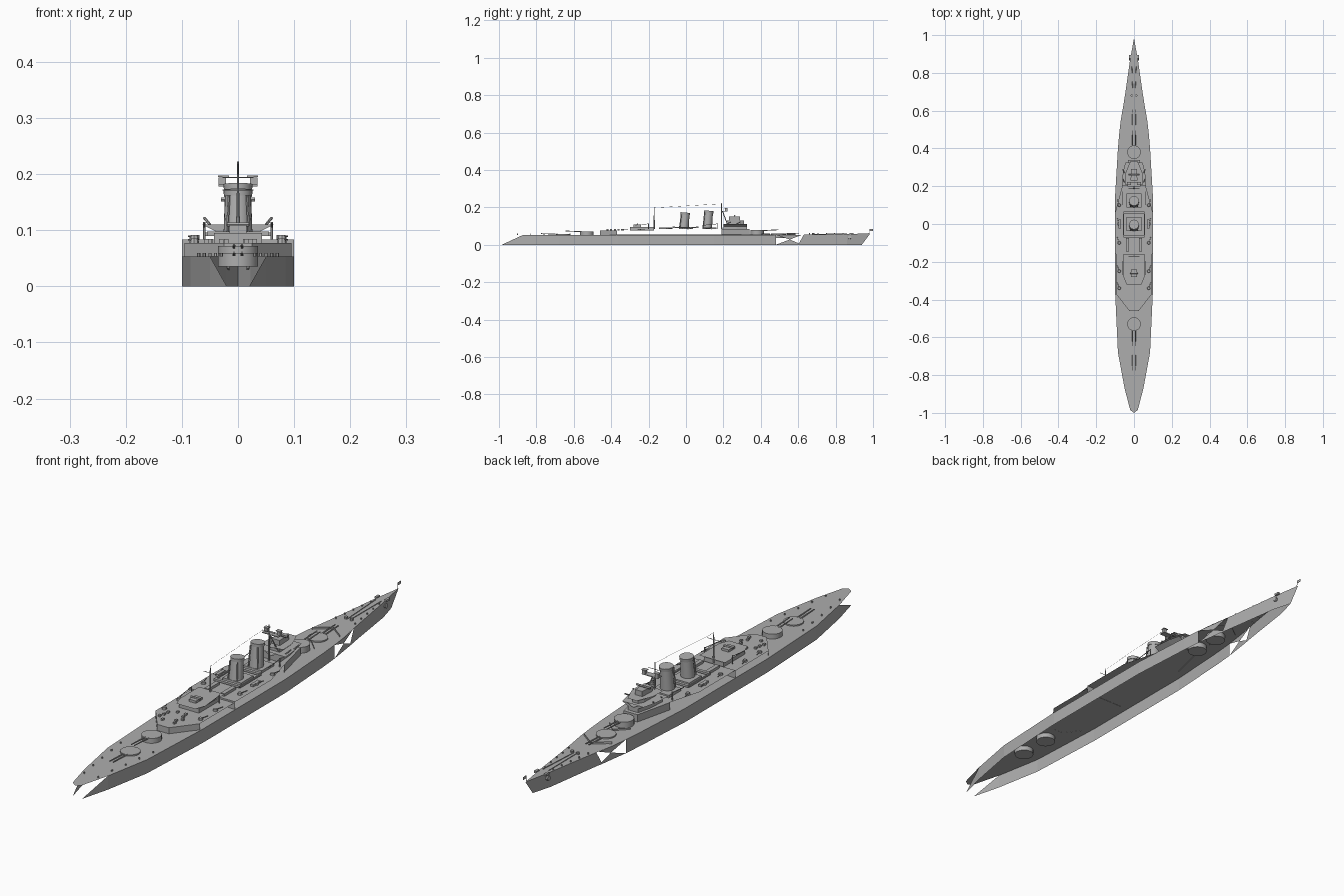
import bpy, math, random
from mathutils import Vector

old = bpy.data.objects.get("Cube")
if old:
    bpy.data.objects.remove(old)

grey = bpy.data.materials.new("naval_grey")
grey.use_nodes = True
tone = (0.42, 0.42, 0.42, 1)
grey.diffuse_color = tone
grey.node_tree.nodes["Principled BSDF"].inputs["Base Color"].default_value = tone

DECK, UPPER = 0.053, 0.083


def mesh(name, verts, faces):
    me = bpy.data.meshes.new(name)
    me.from_pydata(verts, [], faces)
    me.materials.append(grey)
    ob = bpy.data.objects.new(name, me)
    bpy.context.collection.objects.link(ob)
    return ob


def plate(name, outline, z):
    """Flat sheet from a half outline (x, y), mirrored across x."""
    pts = outline + [(-x, y) for x, y in reversed(outline) if x > 0]
    height = z if callable(z) else (lambda y: z)
    vs = [(x, y, height(y)) for x, y in pts]
    ob = mesh(name, vs, [range(len(vs))])
    if sum(a[0] * b[1] - b[0] * a[1] for a, b in zip(pts, pts[1:] + pts[:1])) < 0:
        ob.data.flip_normals()
    return ob


def strip(name, path, z0, z1, lean=0):
    """Upright wall along a path, mirrored to both sides."""
    vs, fs = [], []
    for s in (1, -1):
        base = len(vs)
        for x, y in path:
            vs += [(s * x, y, z0), (s * (x + lean), y, z1)]
        for i in range(len(path) - 1):
            a = base + 2 * i
            f = (a, a + 2, a + 3, a + 1)
            fs.append(f if s > 0 else f[::-1])
    return mesh(name, vs, fs)


def box(name, x, y, z, sx, sy, sz):
    """Box with its base centre at x, y, z."""
    vs = [(x + i * sx / 2, y + j * sy / 2, z + k * sz)
          for k in (0, 1) for j in (-1, 1) for i in (-1, 1)]
    return mesh(name, vs, [(0, 2, 3, 1), (4, 5, 7, 6), (0, 1, 5, 4),
                           (2, 6, 7, 3), (0, 4, 6, 2), (1, 3, 7, 5)])


def rod(name, a, b, r0, r1=None, sides=6):
    """Straight tapered cylinder between two points."""
    a, b = Vector(a), Vector(b)
    r1 = r0 if r1 is None else r1
    q = (b - a).to_track_quat("Z", "Y")
    vs = []
    for p, r in ((a, r0), (b, r1)):
        for i in range(sides):
            t = math.tau * i / sides
            vs.append(p + q @ Vector((r * math.cos(t), r * math.sin(t), 0)))
    fs = [(i, (i + 1) % sides, sides + (i + 1) % sides, sides + i) for i in range(sides)]
    return mesh(name, vs, fs + [range(sides)[::-1], range(sides, 2 * sides)])


def prism(name, outline, z0, z1, lean=0):
    """Block from a half outline with an optional flare."""
    strip(name + "_side", outline, z0, z1, lean)
    plate(name + "_roof", [(x + (lean if x else 0), y) for x, y in outline], z1)
    plate(name + "_floor", outline, z0).data.flip_normals()


# Hull: deck sheet, open underneath, with side walls
stern = [(0.02, -0.985), (0.05, -0.87), (0.085, -0.68), (0.1, -0.36),
         (0.1, 0.15), (0.085, 0.4), (0.078, 0.48)]
bow = [(0.056, 0.63), (0.045, 0.7), (0.022, 0.86), (0, 0.985)]
rise = lambda y: DECK + max(0, y - 0.55) * 0.016
plate("main_deck", [(0, -1)] + stern + [(0.07, 0.55)] + bow, rise)


def hull_wall(name, top, bottom):
    n = len(top)
    for s, side in ((1, "left"), (-1, "right")):
        vs = [(s * x, y, 0) for x, y in bottom] + [(s * x, y, rise(y)) for x, y in top]
        fs = [(i, i + 1, n + i + 1, n + i) for i in range(n - 1)]
        mesh(name + "_" + side, vs, fs if s > 0 else [f[::-1] for f in fs])


hull_wall("aft_hull", [(0.05, -0.87)] + stern[1:], stern)
hull_wall("bow_hull", bow, [(0.06, 0.6)] + bow[1:3] + [(0, 0.94)])
for s in (1, -1):
    mid = (s * 0.066, 0.555, 0.028)
    for n, z in (("upper", DECK), ("lower", 0)):
        mesh("hull_join_" + n, [(s * 0.078, 0.48, z), (s * 0.058, 0.62, z), mid], [(0, 1, 2)])
    rod("anchor", (s * 0.014, 0.875, 0.038), (s * 0.025, 0.875, 0.04), 0.009, sides=8)
    box("anchor_arm", s * 0.021, 0.885, 0.055, 0.01, 0.02, 0.008)

# Main turrets on barbettes that pass through the deck
for y, top, d in ((0.49, 0.06, 1), (0.38, 0.078, 1), (-0.53, 0.072, -1), (-0.66, 0.058, -1)):
    drum = rod("turret", (0, y, 0.035), (0, y, top), 0.036, sides=20)
    for s in (1, -1):
        rod("main_gun", (s * 0.007, y + d * 0.03, top - 0.002),
            (s * 0.007, y + d * 0.115, top + 0.002), 0.003, 0.002)
strip("breakwater", [(0, 0.585), (0.06, 0.54)], DECK, DECK + 0.01)
strip("inner_breakwater", [(0, 0.45), (0.045, 0.405)], DECK, DECK + 0.008)

# Raised aft and midship decks
aft = [(0, -0.46), (0.025, -0.46), (0.095, -0.37), (0.095, -0.16)]
plate("aft_upper_deck", aft + [(0, -0.16)], 0.077)
strip("aft_bulkhead", aft[:3], DECK, 0.077)
plate("midship_deck", [(0, -0.16), (0.1, -0.16), (0.1, 0.06), (0.065, 0.19),
                       (0.03, 0.34), (0, 0.34)], UPPER)
strip("midship_bulkhead", [(0, -0.16), (0.1, -0.16)], DECK, UPPER)
strip("forward_bulkhead", [(0.065, 0.19), (0.03, 0.34), (0, 0.34)], DECK, UPPER)
box("aft_house", 0, -0.235, 0.077, 0.085, 0.13, 0.018)
plate("aft_house_platform", [(0, -0.32), (0.04, -0.32), (0.055, -0.28),
                             (0.055, -0.16), (0, -0.16)], 0.1)
box("aft_control", 0, -0.26, 0.095, 0.03, 0.04, 0.014)
rod("aft_rangefinder", (-0.02, -0.26, 0.11), (0.02, -0.26, 0.11), 0.004)

# Funnels with caps and base houses
for y, z, top in ((0, 0.085, 0.172), (0.125, 0.085, 0.182)):
    box("funnel_house", 0, y, UPPER, 0.08, 0.075, 0.01)
    pipe = rod("funnel", (0, y - 0.012, z), (0, y - 0.004, top - 0.01), 0.026, 0.023, 16)
    cap = rod("funnel_cap", (0, y - 0.004, top - 0.012), (0, y - 0.003, top), 0.025, 0.026, 16)
    for s in (1, -1):
        rod("steam_pipe", (s * 0.02, y - 0.034, z), (s * 0.016, y - 0.026, top - 0.01), 0.0025)
for y in (-0.065, 0.06):
    box("cross_gantry", 0, y, 0.09, 0.11, 0.012, 0.008)
for s in (1, -1):
    box("gantry_rail", s * 0.055, -0.002, 0.09, 0.005, 0.13, 0.006)
    box("boat", s * 0.035, -0.11, UPPER, 0.016, 0.07, 0.01)
    box("side_locker", s * 0.075, 0.0, UPPER, 0.012, 0.045, 0.008)

# Bridge tower with flared platforms
tower = [(0, 0.2), (0.04, 0.2), (0.035, 0.27), (0.022, 0.325), (0, 0.325)]
prism("bridge_base", tower, UPPER, 0.098)
prism("bridge_wings", tower, 0.098, 0.11, 0.024)
prism("bridge_house", [(0, 0.22), (0.025, 0.22), (0.022, 0.29), (0.012, 0.31), (0, 0.31)], 0.11, 0.13)
plate("upper_bridge", [(0, 0.2), (0.048, 0.21), (0.045, 0.27), (0.02, 0.33), (0, 0.33)], 0.13)
prism("bridge_top", [(0, 0.23), (0.018, 0.23), (0.015, 0.29), (0, 0.29)], 0.13, 0.15)
rod("bridge_rangefinder", (-0.03, 0.26, 0.155), (0.03, 0.26, 0.155), 0.004)
for s in (1, -1):
    box("director", s * 0.028, 0.215, 0.181, 0.013, 0.014, 0.013)
    box("director_roof", s * 0.026, 0.215, 0.195, 0.02, 0.016, 0.002)
    rod("tripod_leg", (s * 0.022, 0.225, 0.1), (0, 0.195, 0.18), 0.0025)
box("director_platform", 0, 0.21, 0.178, 0.07, 0.024, 0.003)

# Masts, yards, aerial wire and jackstaff
for n, y, top in (("main", -0.17, 0.2), ("fore", 0.19, 0.222)):
    rod(n + "_mast", (0, y, UPPER), (0, y, top), 0.004, 0.0015, 8)
    rod(n + "_yard", (-0.028, y, top - 0.028), (0.028, y, top - 0.028), 0.001)
rod("aerial_wire", (0, -0.17, 0.198), (0, 0.19, 0.219), 0.0005, sides=4)
rod("jackstaff", (0, 0.975, 0.055), (0, 0.985, 0.085), 0.001)
box("jack_flag", 0, 0.99, 0.073, 0.001, 0.02, 0.011)

# Secondary guns, railings and boat cranes along both sides
for s in (1, -1):
    for y in (-0.34, -0.25, -0.1, 0.0, 0.1):
        z = 0.077 if y < -0.16 else UPPER
        rod("secondary_mount", (s * 0.078, y, z), (s * 0.078, y, z + 0.008), 0.009, 0.007, 8)
        rod("secondary_gun", (s * 0.08, y, z + 0.005), (s * 0.088, y + 0.03, z + 0.006), 0.0015)
    for y in (-0.2, 0.17):
        rod("crane_post", (s * 0.06, y, UPPER), (s * 0.06, y, 0.115), 0.0025)
        rod("crane_jib", (s * 0.06, y, 0.112), (s * 0.06, y - 0.07, 0.105), 0.0015)
    for y in (0.27, 0.22):
        rod("light_gun", (s * 0.05, y, 0.11), (s * 0.06, y + 0.02, 0.122), 0.0025)
    rod("anchor_chain", (s * 0.006, 0.68, 0.056), (s * 0.012, 0.86, 0.06), 0.0015)
    rod("capstan", (s * 0.012, 0.68, 0.054), (s * 0.012, 0.68, 0.064), 0.006, sides=8)

# Scattered vents and bollards
random.seed(4)
for s in (1, -1):
    for i in range(5):
        box("aft_vent", s * random.uniform(0.01, 0.06), -0.42 + i * 0.02, 0.077, 0.008, 0.01, 0.007)
        rod("stern_bollard", (s * (0.03 + i * 0.01), -0.9 + i * 0.07, DECK),
            (s * (0.03 + i * 0.01), -0.9 + i * 0.07, DECK + 0.006), 0.003)
        rod("bow_bollard", (s * (0.042 - i * 0.006), 0.66 + i * 0.045, DECK),
            (s * (0.042 - i * 0.006), 0.66 + i * 0.045, DECK + 0.009), 0.003)

# Round parts shade smoothly with sharp rims
for ob in bpy.context.scene.objects:
    ob.select_set(ob.name.startswith(("funnel", "turret", "main_mast", "fore_mast")))
    if ob.select_get():
        bpy.context.view_layer.objects.active = ob
bpy.ops.object.shade_smooth_by_angle()
